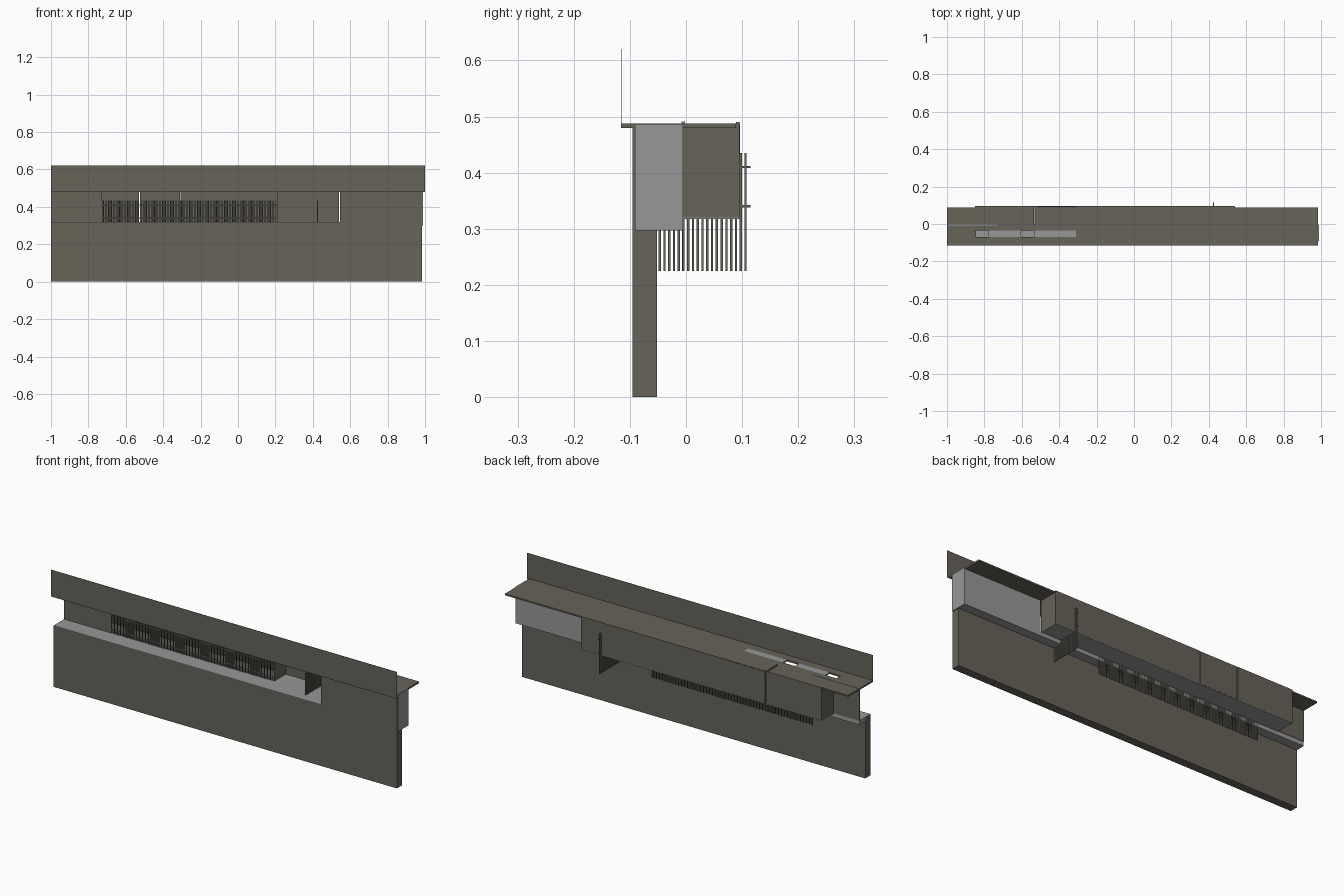
import bpy

if "Cube" in bpy.data.objects:
    bpy.data.objects.remove(bpy.data.objects["Cube"])


def material(name, colour):
    m = bpy.data.materials.new(name)
    m.use_nodes = True
    m.diffuse_color = (*colour, 1)
    m.node_tree.nodes["Principled BSDF"].inputs["Base Color"].default_value = (*colour, 1)
    return m


brown = material("warm_brown", (0.135, 0.125, 0.10))
grey = material("light_grey", (0.31, 0.31, 0.31))

BOX_FACES = [(0, 1, 3, 2), (4, 6, 7, 5), (0, 4, 5, 1), (2, 3, 7, 6), (0, 2, 6, 4), (1, 5, 7, 3)]


def boxes(name, spans, mat):
    """One object made of boxes, each given as (x range, y range, z range)."""
    verts, faces = [], []
    for xs, ys, zs in spans:
        start = len(verts)
        verts += [(x, y, z) for x in xs for y in ys for z in zs]
        faces += [[start + i for i in f] for f in BOX_FACES]
    mesh = bpy.data.meshes.new(name)
    mesh.from_pydata(verts, [], faces)
    mesh.materials.append(mat)
    obj = bpy.data.objects.new(name, mesh)
    bpy.context.collection.objects.link(obj)
    return obj


LEFT, RIGHT = -1.0, 0.985
OPEN_END = 0.545           # right edge of the serving opening
BAY = (-0.85, 0.54)        # rear bay extent in x
FRONT, MID, BACK = -0.095, -0.005, 0.095
FLOOR, CEIL, TOP = 0.32, 0.48, 0.488

# Lower wall and the solid front panel beside the opening
boxes("lower_wall", [((LEFT, RIGHT), (FRONT, -0.052), (0, 0.317))], brown)
boxes("front_panel", [((OPEN_END, RIGHT), (FRONT, FRONT + 0.004), (0.317, CEIL))], brown)

# Ledge and bay floor
boxes("ledge", [((LEFT, OPEN_END), (FRONT, MID), (0.317, FLOOR)),
                ((LEFT, OPEN_END), (-0.053, MID), (0.297, FLOOR))], grey)
boxes("bay_floor", [(BAY, (MID, BACK), (0.317, FLOOR))], grey)

# Grey closed cabinet at the end
boxes("end_cabinet", [((OPEN_END, 0.99), (FRONT + 0.004, MID), (0.297, 0.487))], grey)

# Rear bay: outer plate with a flush panel, returns and partition
PANEL = (-0.525, -0.31)
GAP = 0.004
boxes("rear_plate", [((BAY[0], PANEL[0] - GAP), (0.089, BACK), (FLOOR, 0.49)),
                     ((PANEL[1] + GAP / 2, BAY[1]), (0.089, BACK), (FLOOR, 0.49))], brown)
boxes("rear_panel", [(PANEL, (0.09, BACK + 0.001), (FLOOR, 0.488))], brown)
boxes("bay_end_walls", [((x, x + 0.004), (MID, BACK), (FLOOR, CEIL))
                        for x in (BAY[0], 0.21, BAY[1] - 0.004)], brown)
boxes("inner_wall", [((LEFT, -0.73), (MID - 0.002, MID + 0.002), (FLOOR, CEIL))], brown)
boxes("inner_wall_cap", [((LEFT, -0.73), (MID - 0.003, MID + 0.003), (TOP, 0.491))], grey)

# Roof in strips around a long slot, with a narrow slit at the back
SLOT_X, SLOT_Y = (-0.845, -0.31), (-0.07, -0.035)
ROOF_Z = (CEIL, TOP)
SLIT = -0.53
boxes("roof", [((LEFT, RIGHT), (-0.115, SLOT_Y[0]), ROOF_Z),
               ((LEFT, SLOT_X[0]), SLOT_Y, ROOF_Z),
               ((SLOT_X[1], RIGHT), SLOT_Y, ROOF_Z),
               ((LEFT, RIGHT), (SLOT_Y[1], 0), ROOF_Z),
               ((LEFT, SLIT - 0.004), (0, 0.089), ROOF_Z),
               ((SLIT + 0.004, RIGHT), (0, 0.089), ROOF_Z)], brown)
# Slot infill, leaving two square openings
boxes("roof_slot_infill", [((-0.78, -0.605), SLOT_Y, ROOF_Z),
                           ((-0.535, SLOT_X[1]), SLOT_Y, ROOF_Z)], grey)

# Tall fascia sheet
boxes("fascia", [((LEFT, 1.0), (-0.116, -0.115), (CEIL, 0.62))], brown)

# Racks of upright rods passing through the floor
R = 0.002
PITCH = 0.0085
ROD_Z = (0.225, 0.435)
RAILS = (0.34, 0.41)


def around(c):
    return (c - R, c + R)


boxes("long_rack_rods", [(around(-0.727 + i * PITCH), around(MID), ROD_Z)
                         for i in range(110)], brown)
boxes("long_rack_rails", [((-0.73, 0.205), around(MID), around(z)) for z in RAILS], brown)
boxes("side_rack_rods", [(around(0.425), around(-0.047 + i * PITCH), ROD_Z)
                         for i in range(19)], brown)
boxes("side_rack_rails", [(around(0.425), (-0.05, 0.115), around(z)) for z in RAILS], brown)
